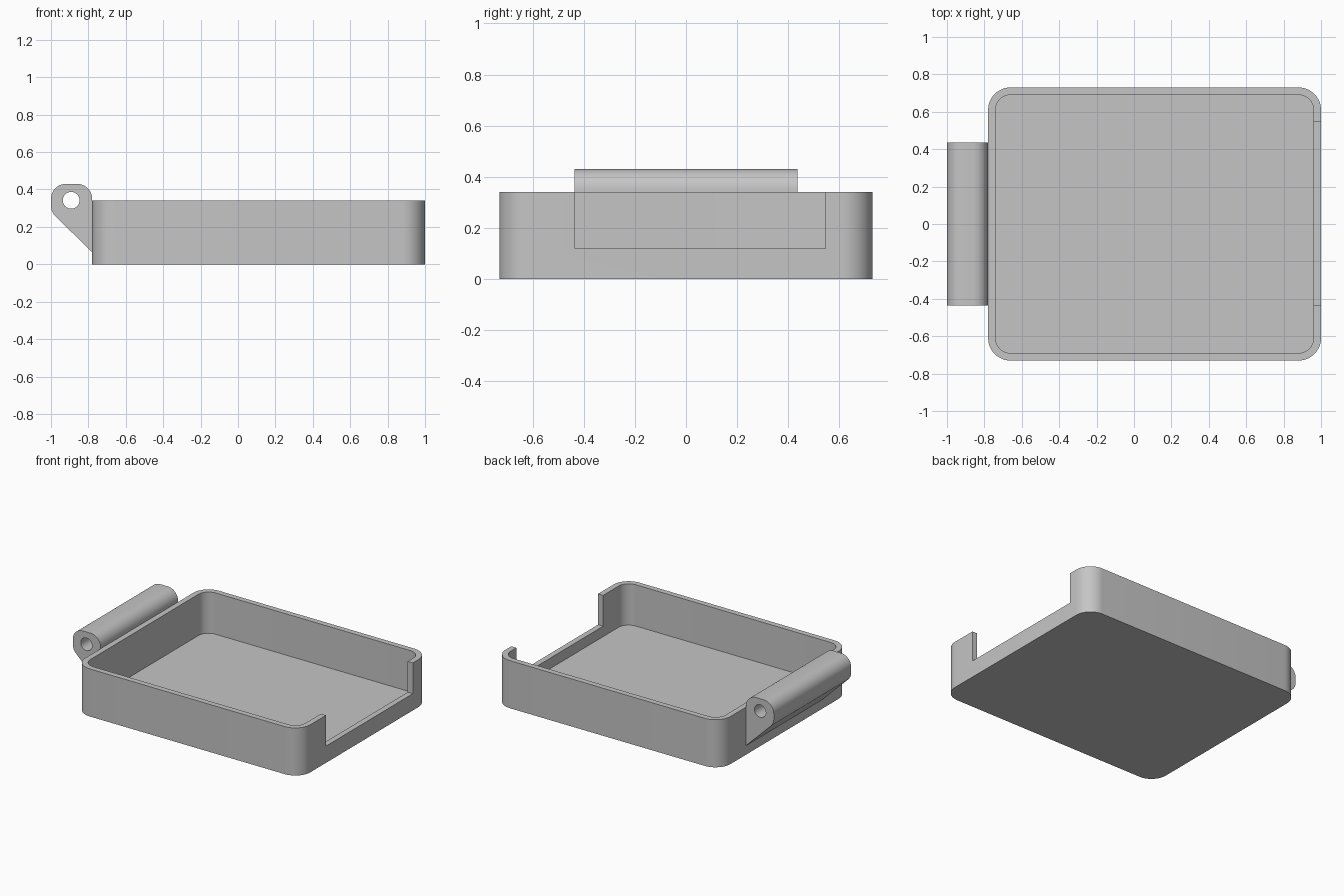
import bpy
import bmesh
import math
from mathutils import Vector

cube = bpy.data.objects.get("Cube")
if cube:
    bpy.data.objects.remove(cube, do_unlink=True)

GREY = (0.56, 0.56, 0.56, 1.0)
grey = bpy.data.materials.new("plain grey")
grey.use_nodes = True
grey.diffuse_color = GREY
grey.node_tree.nodes["Principled BSDF"].inputs["Base Color"].default_value = GREY


def fillet(corners, steps=12):
    """Round each (u, v, radius) corner of a convex outline."""
    outline = []
    for i, (u, v, r) in enumerate(corners):
        p = Vector((u, v))
        if r == 0:
            outline.append(p)
            continue
        a = (Vector(corners[i - 1][:2]) - p).normalized()
        b = (Vector(corners[(i + 1) % len(corners)][:2]) - p).normalized()
        half = a.angle(b) / 2
        centre = p + (a + b).normalized() * r / math.sin(half)
        start = p + a * r / math.tan(half) - centre
        end = p + b * r / math.tan(half) - centre
        sweep = math.pi - 2 * half
        for k in range(steps + 1):
            t = k / steps
            outline.append(centre + (start * math.sin((1 - t) * sweep)
                                     + end * math.sin(t * sweep)) / math.sin(sweep))
    return outline


def prism(name, outline, low, high, along="z"):
    """Extrude an outline along z, or an x-z outline along y."""
    bm = bmesh.new()
    place = (lambda p, h: (p.x, p.y, h)) if along == "z" else (lambda p, h: (p.x, h, p.y))
    face = bm.faces.new([bm.verts.new(place(p, low)) for p in outline])
    top = bmesh.ops.extrude_face_region(bm, geom=[face])["geom"]
    shift = Vector((0, 0, high - low)) if along == "z" else Vector((0, high - low, 0))
    bmesh.ops.translate(bm, vec=shift,
                        verts=[g for g in top if isinstance(g, bmesh.types.BMVert)])
    bmesh.ops.recalc_face_normals(bm, faces=bm.faces)
    mesh = bpy.data.meshes.new(name)
    bm.to_mesh(mesh)
    bm.free()
    mesh.materials.append(grey)
    obj = bpy.data.objects.new(name, mesh)
    bpy.context.collection.objects.link(obj)
    return obj


def rectangle(x0, x1, y0, y1, r=0):
    return fillet([(x0, y0, r), (x1, y0, r), (x1, y1, r), (x0, y1, r)])


def activate(obj):
    bpy.ops.object.select_all(action="DESELECT")
    obj.select_set(True)
    bpy.context.view_layer.objects.active = obj


def cut(obj, cutter):
    cutter.hide_render = True
    mod = obj.modifiers.new("cut", "BOOLEAN")
    mod.operation = "DIFFERENCE"
    mod.solver = "EXACT"
    mod.object = cutter
    activate(obj)
    bpy.ops.object.modifier_apply(modifier=mod.name)
    bpy.data.objects.remove(cutter, do_unlink=True)


# Tray: rounded box, hollowed, with an open notch in one end wall
LEFT, RIGHT, SIDE, HEIGHT, WALL = -0.78, 1.0, 0.73, 0.34, 0.04
tray = prism("tray", rectangle(LEFT, RIGHT, -SIDE, SIDE, 0.12), 0, HEIGHT)
cut(tray, prism("hollow_cutter",
                rectangle(LEFT + WALL, RIGHT - WALL, WALL - SIDE, SIDE - WALL, 0.08),
                0.045, HEIGHT + 0.1))
cut(tray, prism("notch_cutter", rectangle(0.9, 1.1, -0.435, 0.545), 0.12, HEIGHT + 0.1))

# Hinge barrel: sloped bracket with rounded top and a pin hole right through
barrel = prism("hinge_barrel",
               fillet([(LEFT, 0.065, 0), (LEFT, 0.43, 0.08),
                       (-1, 0.43, 0.08), (-1, 0.28, 0.08)]),
               -0.437, 0.437, along="y")
pin_hole = [Vector((-0.892 + 0.045 * math.cos(a), 0.342 + 0.045 * math.sin(a)))
            for a in (math.tau * k / 32 for k in range(32))]
cut(barrel, prism("pin_cutter", pin_hole, -0.6, 0.6, along="y"))

for part in (tray, barrel):
    activate(part)
    bpy.ops.object.shade_smooth_by_angle(angle=math.radians(30))
